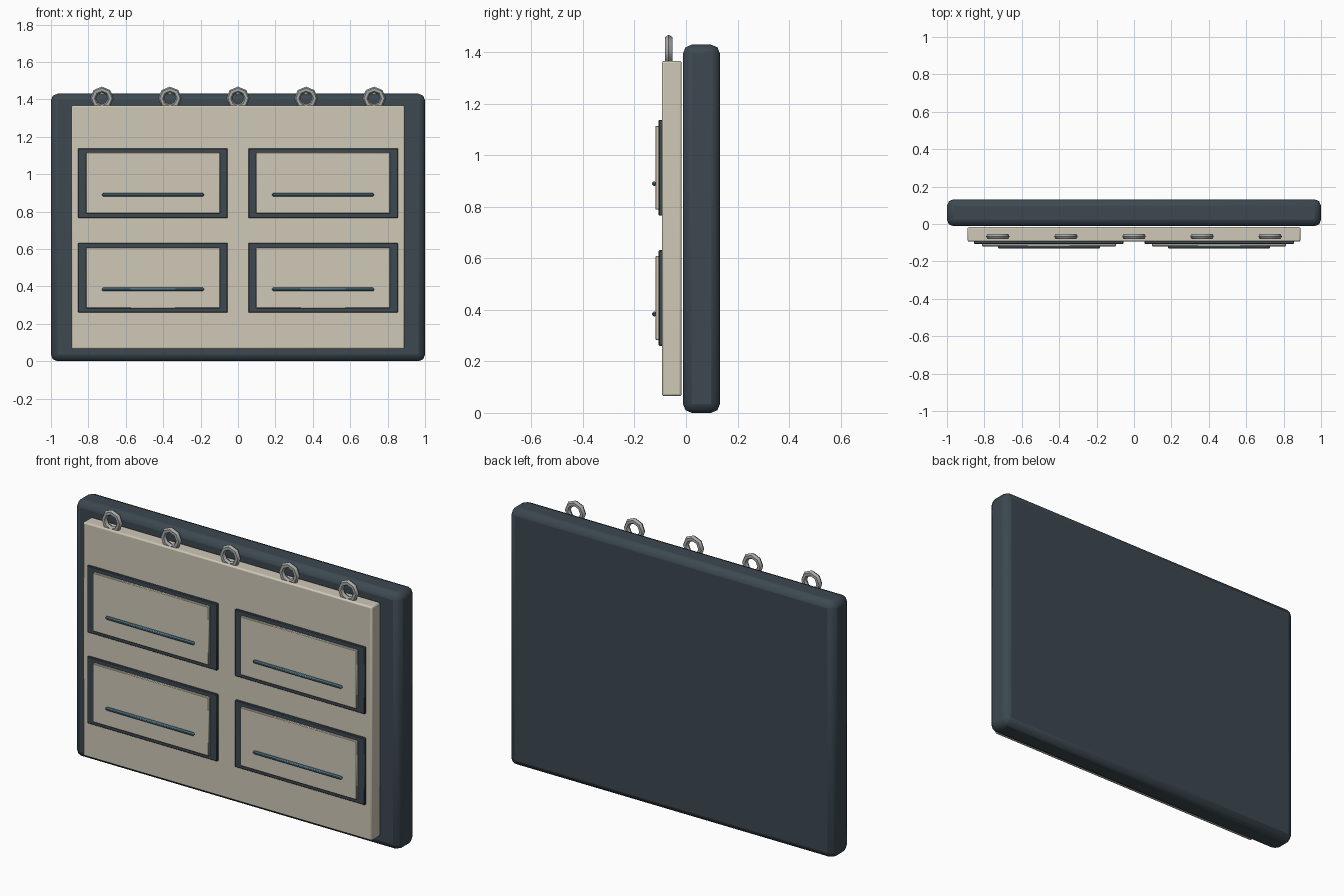
import bpy, math

if "Cube" in bpy.data.objects:
    bpy.data.objects.remove(bpy.data.objects["Cube"])


def material(name, color):
    m = bpy.data.materials.new(name)
    m.diffuse_color = (*color, 1)
    m.use_nodes = True
    m.node_tree.nodes["Principled BSDF"].inputs["Base Color"].default_value = m.diffuse_color
    return m


DARK = material("dark_slate", (0.045, 0.065, 0.08))
CREAM = material("cream", (0.62, 0.58, 0.47))
TEAL = material("teal", (0.08, 0.17, 0.23))
METAL = material("metal", (0.38, 0.40, 0.39))


def box(name, x, y, z, mat, bevel=0.0, segments=1):
    """Box from (min, max) ranges, with optional bevelled edges."""
    bpy.ops.mesh.primitive_cube_add(size=1, location=[sum(r) / 2 for r in (x, y, z)])
    ob = bpy.context.object
    ob.name = name
    ob.scale = [r[1] - r[0] for r in (x, y, z)]
    bpy.ops.object.transform_apply(location=False, rotation=False, scale=True)
    ob.data.materials.append(mat)
    if bevel:
        b = ob.modifiers.new("bevel", 'BEVEL')
        b.width = bevel
        b.segments = segments
    bpy.ops.object.shade_smooth_by_angle(angle=math.radians(50))
    return ob


# Backing board and front sheet
box("backing_board", (-1, 1), (-0.012, 0.132), (0, 1.43), DARK, 0.035, 2)
box("front_sheet", (-0.89, 0.89), (-0.094, -0.017), (0.065, 1.367), CREAM, 0.008, 2)

# Four pockets: dark border, cream panel, raised rule
for row, zc in (("upper", 0.952), ("lower", 0.446)):
    for side, xc in (("left", -0.455), ("right", 0.455)):
        tag = f"{row}_{side}"
        box("pocket_border_" + tag, (xc - 0.4, xc + 0.4), (-0.106, -0.09),
            (zc - 0.186, zc + 0.186), DARK, 0.003)
        box("pocket_panel_" + tag, (xc - 0.358, xc + 0.358), (-0.119, -0.102),
            (zc - 0.163, zc + 0.163), CREAM, 0.003)
        box("pocket_rule_" + tag, (xc - 0.273, xc + 0.273), (-0.132, -0.115),
            (zc - 0.071, zc - 0.053), TEAL, 0.006)

# Binding rings along the top edge
for i in range(5):
    bpy.ops.mesh.primitive_torus_add(
        major_segments=8, minor_segments=6, major_radius=0.047, minor_radius=0.016,
        location=((i - 2) * 0.364, -0.067, 1.405), rotation=(math.pi / 2, 0, 0))
    ring = bpy.context.object
    ring.name = f"binding_ring_{i + 1}"
    ring.data.materials.append(METAL)
    bpy.ops.object.shade_smooth_by_angle(angle=math.radians(50))
